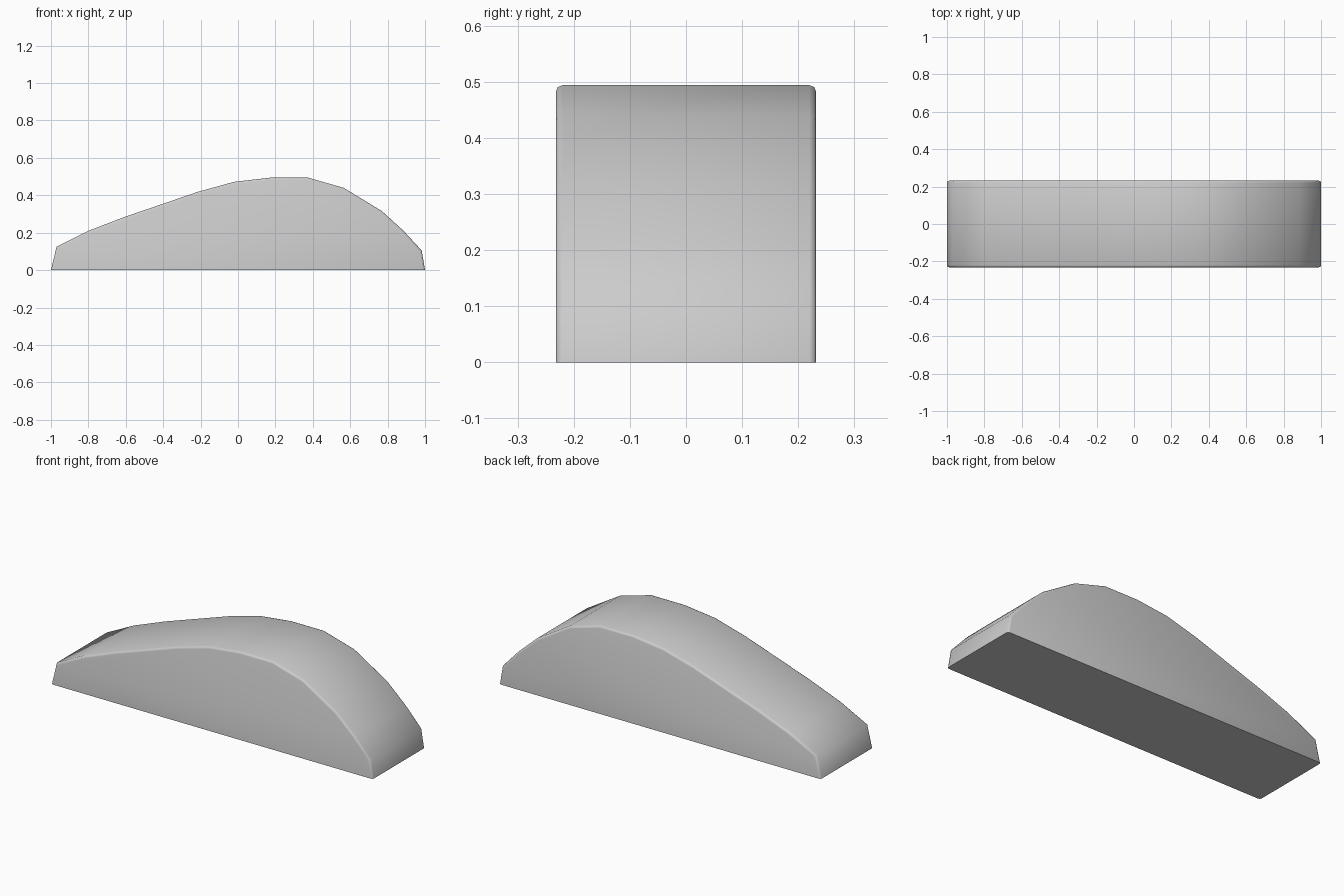
import bpy, bmesh

if "Cube" in bpy.data.objects:
    bpy.data.objects.remove(bpy.data.objects["Cube"])

HALF_WIDTH = 0.232
PROFILE = [(-1, 0), (-0.97, 0.125), (-0.8, 0.21), (-0.605, 0.285), (-0.4, 0.355),
           (-0.21, 0.42), (-0.02, 0.472), (0.17, 0.494), (0.375, 0.494), (0.565, 0.44),
           (0.77, 0.315), (0.885, 0.21), (0.982, 0.105), (1, 0)]

# Side profile extruded across the width
bm = bmesh.new()
side = bm.faces.new([bm.verts.new((x, -HALF_WIDTH, z)) for x, z in PROFILE])
ext = bmesh.ops.extrude_face_region(bm, geom=[side], use_keep_orig=True)
bmesh.ops.translate(bm, vec=(0, 2 * HALF_WIDTH, 0),
                    verts=[v for v in ext["geom"] if isinstance(v, bmesh.types.BMVert)])
bmesh.ops.recalc_face_normals(bm, faces=bm.faces)

# Small rounded rim along both sides, bottom left sharp
rim = [e for e in bm.edges
       if abs(e.verts[0].co.y - e.verts[1].co.y) < 1e-5
       and max(v.co.z for v in e.verts) > 0.01]
bmesh.ops.bevel(bm, geom=rim, offset=0.012, offset_type='OFFSET',
                segments=2, profile=0.5, affect='EDGES')
bmesh.ops.recalc_face_normals(bm, faces=bm.faces)

mesh = bpy.data.meshes.new("curved_body")
bm.to_mesh(mesh)
bm.free()
body = bpy.data.objects.new("curved_body", mesh)
bpy.context.collection.objects.link(body)

# Smooth top, crisp base and ends
bpy.context.view_layer.objects.active = body
body.select_set(True)
bpy.ops.object.shade_smooth_by_angle(angle=0.87)
